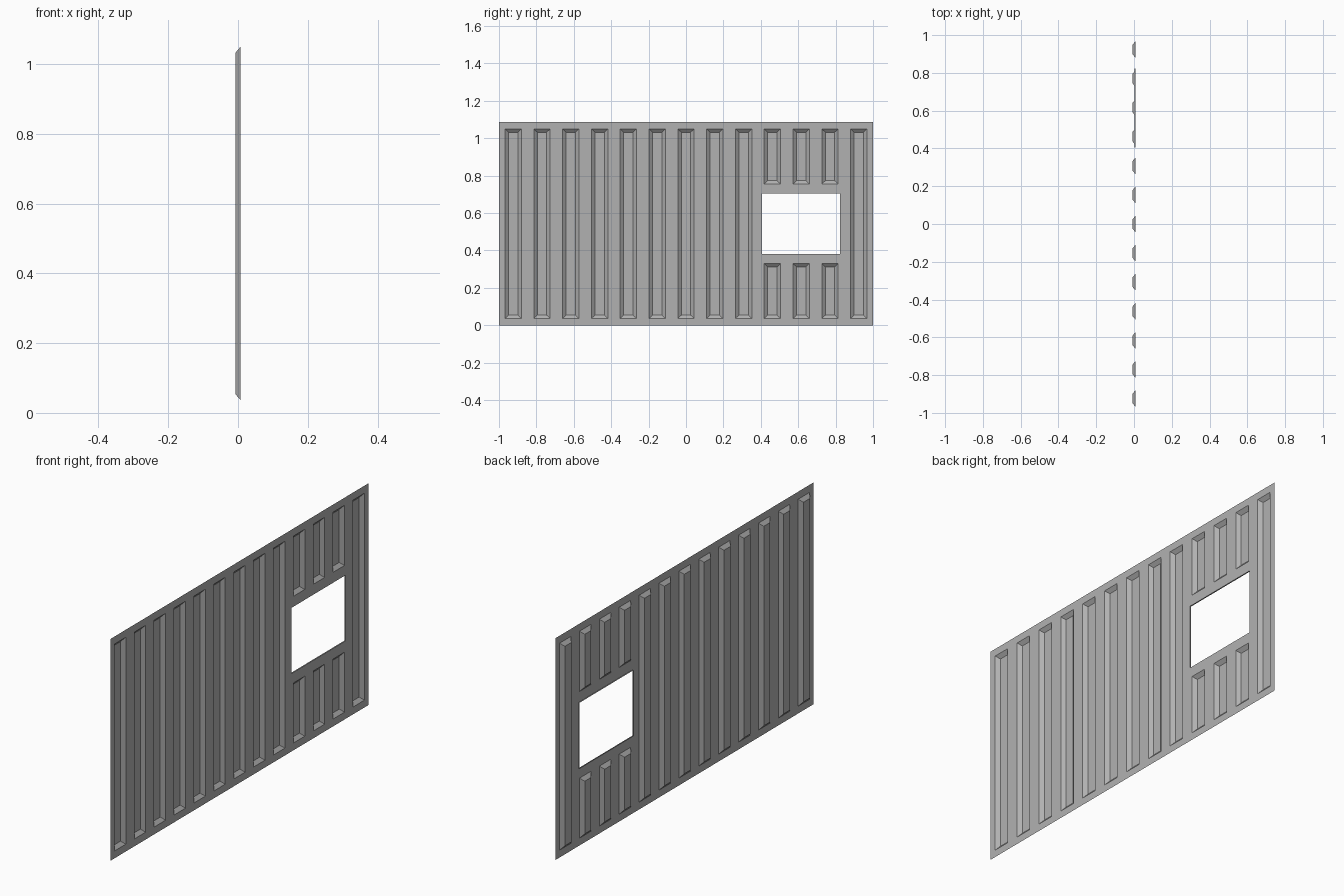
import bpy, bmesh

if "Cube" in bpy.data.objects:
    bpy.data.objects.remove(bpy.data.objects["Cube"])

X_FACE, X_FLOOR = 0.0078, -0.0078   # sheet plane and groove floor
H = 1.087
HALF, FLOOR_HALF, SLOPE = 0.044, 0.025, 0.018
Z_LOW, Z_HIGH = 0.036, 1.05
WIN = (0.405, 0.823, 0.382, 0.704)   # y0, y1, z0, z1
RIM = 0.006

# Pressed grooves: (y centre, z bottom, z top); those at the window are split
grooves = []
for i in range(13):
    y = (i - 6) * 0.154
    if i in (9, 10, 11):
        grooves += [(y, Z_LOW, 0.33), (y, 0.755, Z_HIGH)]
    else:
        grooves.append((y, Z_LOW, Z_HIGH))

bm = bmesh.new()


def rect(x, y0, y1, z0, z1):
    return [(x, y0, z0), (x, y1, z0), (x, y1, z1), (x, y0, z1)]


def face(pts):
    bm.faces.new([bm.verts.new(p) for p in pts])


def ring(a, b):
    for k in range(4):
        n = (k + 1) % 4
        face([a[k], a[n], b[n], b[k]])


def inside(y, z, box):
    return box[0] < y < box[1] and box[2] < z < box[3]


# Flat sheet as a grid that leaves the grooves and window open
boxes = [(y - HALF, y + HALF, a, b) for y, a, b in grooves] + [WIN]
ys = sorted({round(v, 5) for b in boxes for v in b[:2]} | {-1.0, 1.0})
zs = sorted({round(v, 5) for b in boxes for v in b[2:]} | {0.0, H})
for y0, y1 in zip(ys, ys[1:]):
    for z0, z1 in zip(zs, zs[1:]):
        if not any(inside((y0 + y1) / 2, (z0 + z1) / 2, b) for b in boxes):
            face(rect(X_FACE, y0, y1, z0, z1))

# Grooves with sloped walls and a flat floor
for y, a, b in grooves:
    outer = rect(X_FACE, y - HALF, y + HALF, a, b)
    floor = rect(X_FLOOR, y - FLOOR_HALF, y + FLOOR_HALF, a + SLOPE, b - SLOPE)
    ring(outer, floor)
    face(floor)

# Thin reveal around the window
ring(rect(X_FACE, *WIN), rect(X_FACE - RIM, *WIN))

bmesh.ops.remove_doubles(bm, verts=bm.verts, dist=1e-4)
mesh = bpy.data.meshes.new("ribbed_wall_panel")
bm.to_mesh(mesh)
bm.free()
panel = bpy.data.objects.new("ribbed_wall_panel", mesh)
bpy.context.collection.objects.link(panel)

# Dark grey sheet metal
metal = bpy.data.materials.new("grey_metal")
metal.diffuse_color = (0.44, 0.44, 0.44, 1)
metal.use_nodes = True
metal.node_tree.nodes["Principled BSDF"].inputs["Base Color"].default_value = metal.diffuse_color
mesh.materials.append(metal)
